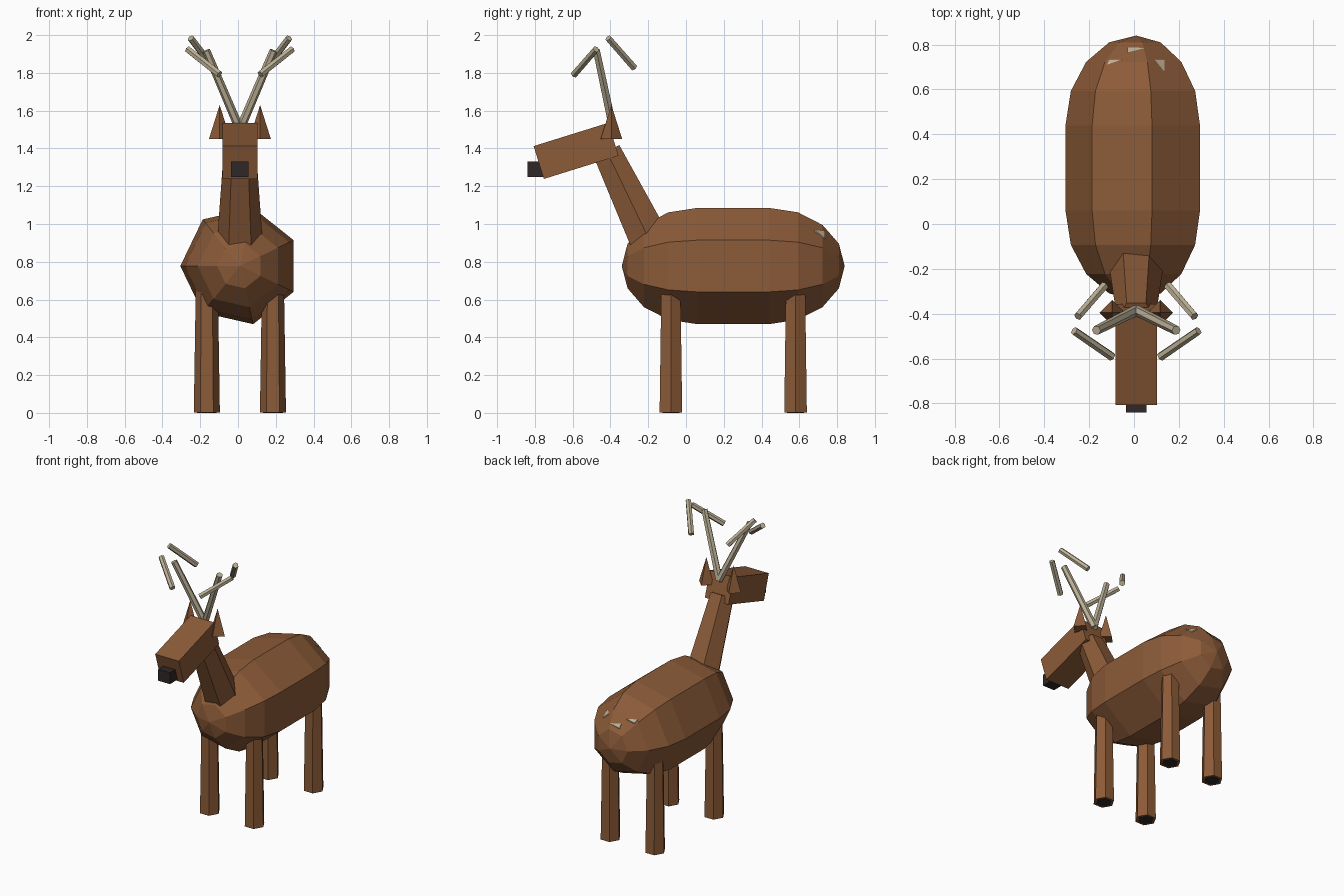
import bpy, bmesh, math
from mathutils import Vector, Matrix
from mathutils.bvhtree import BVHTree

if "Cube" in bpy.data.objects:
    bpy.data.objects.remove(bpy.data.objects["Cube"])

CX = 0.01  # the animal's own centre line


def material(name, rgb):
    m = bpy.data.materials.new(name)
    m.diffuse_color = (*rgb, 1)
    m.use_nodes = True
    m.node_tree.nodes["Principled BSDF"].inputs["Base Color"].default_value = m.diffuse_color
    return m


brown = material("brown_fur", (0.262, 0.105, 0.040))
tan = material("antler_tan", (0.50, 0.43, 0.30))
dark = material("dark_horn", (0.030, 0.020, 0.021))


def finish(name, bm, mat):
    bmesh.ops.remove_doubles(bm, verts=bm.verts, dist=1e-5)
    bmesh.ops.recalc_face_normals(bm, faces=bm.faces)
    me = bpy.data.meshes.new(name)
    bm.to_mesh(me)
    bm.free()
    me.materials.append(mat)
    ob = bpy.data.objects.new(name, me)
    bpy.context.collection.objects.link(ob)
    return ob


def loft(name, rings, sides, mat, phase=0.0):
    """Faceted tube through (point, radius) rings along a straight axis."""
    d = (Vector(rings[-1][0]) - Vector(rings[0][0])).normalized()
    u = Vector((1, 0, 0))
    u = (u - d * u.dot(d)).normalized()
    v = d.cross(u)
    bm = bmesh.new()
    loops = []
    for p, r in rings:
        loop = []
        for i in range(sides):
            a = phase + math.tau * i / sides
            loop.append(bm.verts.new(Vector(p) + u * r * math.cos(a) + v * r * math.sin(a)))
        loops.append(loop)
    for a, b in zip(loops, loops[1:]):
        for i in range(sides):
            j = (i + 1) % sides
            bm.faces.new((a[i], a[j], b[j], b[i]))
    for loop, (p, r) in ((loops[0], rings[0]), (loops[-1], rings[-1])):
        if r > 1e-4:
            bm.faces.new(loop)
    return finish(name, bm, mat)


def box(name, centre, size, mat, tilt=0.0):
    bm = bmesh.new()
    bmesh.ops.create_cube(bm, size=1)
    bm.transform(Matrix.Translation(centre) @ Matrix.Rotation(tilt, 4, 'X')
                 @ Matrix.Diagonal((*size, 1)))
    return finish(name, bm, mat)


# body: seven-sided capsule lying along y
BZ, BR, CAP = 0.7775, 0.3155, 0.40
angles = [math.radians(22.5 * k) for k in range(5)]
profile = [(0.06 - CAP * math.sin(a), BR * math.cos(a)) for a in reversed(angles)]
profile += [(0.44 + CAP * math.sin(a), BR * math.cos(a)) for a in angles]
body = loft("body", [((CX, y, BZ), r) for y, r in profile], 7, brown, math.pi)

# tail: three small facets showing just above the rump
me = body.data
tree = BVHTree.FromPolygons([v.co for v in me.vertices], [p.vertices[:] for p in me.polygons])
bm = bmesh.new()
for tri in (((-0.12, 0.71), (-0.05, 0.735), (-0.11, 0.735)),
            ((-0.03, 0.765), (0.05, 0.785), (-0.03, 0.787)),
            ((0.09, 0.735), (0.135, 0.68), (0.135, 0.735))):
    vs = []
    for x, y in tri:
        hit = tree.ray_cast(Vector((x, y, 3)), Vector((0, 0, -1)))[0]
        vs.append((x, y, hit.z))
    top = [bm.verts.new((x, y, z + 0.007)) for x, y, z in vs]
    low = [bm.verts.new((x, y, z - 0.002)) for x, y, z in vs]
    bm.faces.new(top)
    bm.faces.new(low)
    for i in range(3):
        j = (i + 1) % 3
        bm.faces.new((top[i], top[j], low[j], low[i]))
finish("tail", bm, tan)

# neck, head and nose
loft("neck", [((CX, -0.18, 0.887), 0.122), ((CX, -0.42, 1.385), 0.086)], 6, brown)
box("head", (CX, -0.582, 1.387), (0.185, 0.414, 0.182), brown, math.radians(17.3))
box("nose", (CX, -0.797, 1.29), (0.092, 0.086, 0.08), dark)

for s, side in ((-1, "left"), (1, "right")):
    # legs with hoof soles
    for y, end in ((-0.08, "front"), (0.58, "back")):
        x = CX + s * 0.175
        loft(f"{end}_{side}_leg", [((x, y, 0.002), 0.069), ((x, y, 0.70), 0.058)], 6, brown)
        loft(f"{end}_{side}_hoof", [((x, y, 0), 0.052), ((x, y, 0.008), 0.052)], 6, dark)

    # ears
    ex = CX + s * 0.107
    loft(f"{side}_ear", [((ex, -0.395, 1.45), 0.057), ((ex, -0.395, 1.63), 0)], 4, brown)

    # antlers: one beam and two loose tines on each side
    for part, a, b, r0, r1 in (
            ("beam", (0.0, -0.385, 1.50), (0.178, -0.474, 1.918), 0.024, 0.021),
            ("front_tine", (0.108, -0.592, 1.792), (0.277, -0.476, 1.925), 0.020, 0.019),
            ("back_tine", (0.142, -0.275, 1.828), (0.260, -0.412, 1.984), 0.020, 0.019)):
        p, q = [(CX + s * x, y, z) for x, y, z in (a, b)]
        loft(f"{side}_antler_{part}", [(p, r0), (q, r1)], 6, tan)
